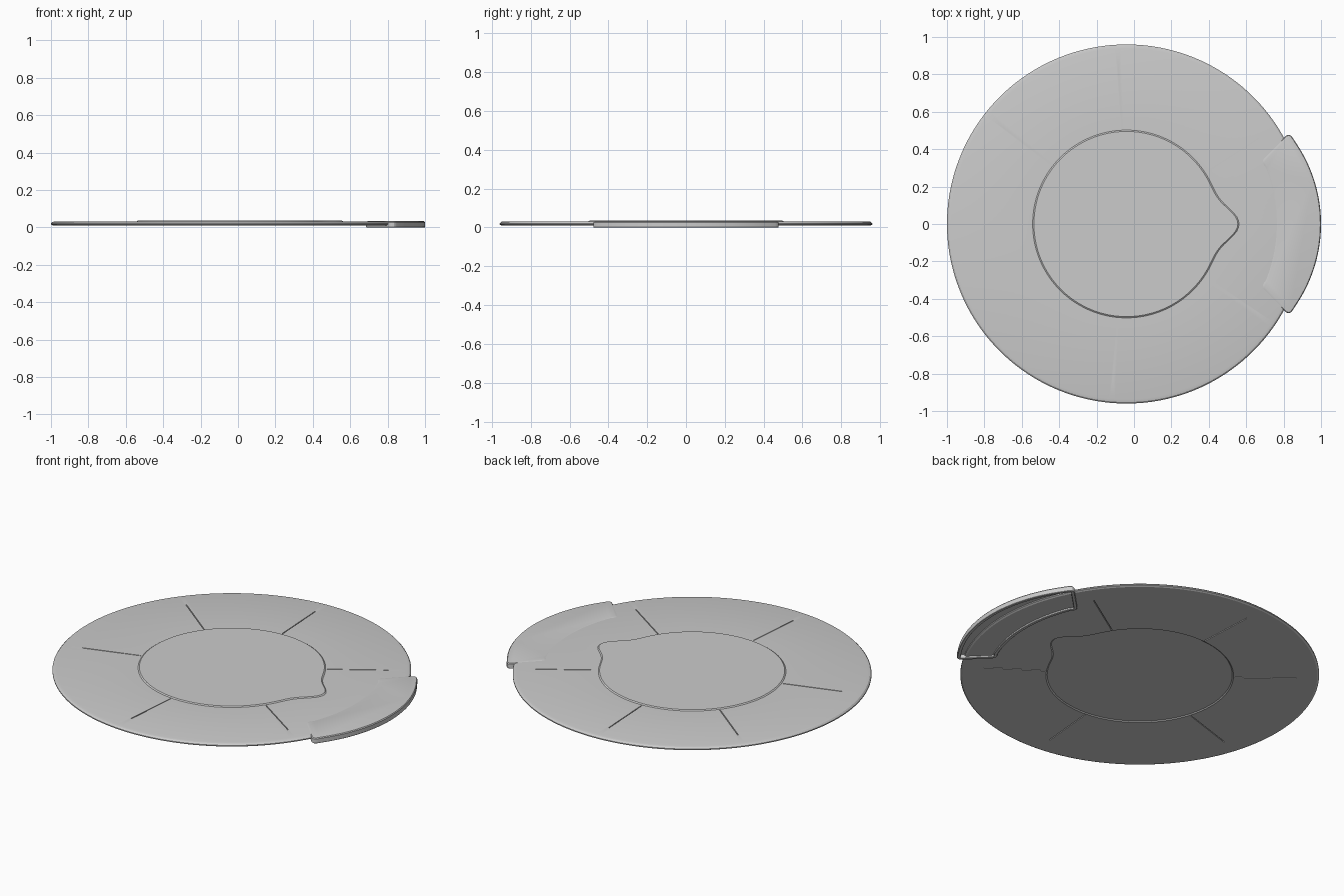
import bpy, bmesh, math
from mathutils import Matrix, Vector

if "Cube" in bpy.data.objects:
    bpy.data.objects.remove(bpy.data.objects["Cube"], do_unlink=True)

CX = -0.04          # disc centre
SEGMENTS = 192

grey = bpy.data.materials.new("plain grey")
grey.use_nodes = True
colour = (0.6, 0.6, 0.6, 1)
grey.diffuse_color = colour
grey.node_tree.nodes["Principled BSDF"].inputs["Base Color"].default_value = colour


def finish(name, bm):
    bmesh.ops.recalc_face_normals(bm, faces=bm.faces)
    mesh = bpy.data.meshes.new(name)
    bm.to_mesh(mesh)
    bm.free()
    mesh.materials.append(grey)
    obj = bpy.data.objects.new(name, mesh)
    bpy.context.collection.objects.link(obj)
    return obj


def loft(name, loops):
    """Skin a closed solid over a list of equal-length point loops."""
    bm = bmesh.new()
    rings = [[bm.verts.new(p) for p in loop] for loop in loops]
    for a, b in zip(rings, rings[1:]):
        for i in range(len(a)):
            j = (i + 1) % len(a)
            bm.faces.new((a[i], a[j], b[j], b[i]))
    bm.faces.new(rings[0])
    bm.faces.new(rings[-1])
    return finish(name, bm)


def circle(radius, z):
    angles = [math.tau * i / SEGMENTS for i in range(SEGMENTS)]
    return [(CX + radius * math.cos(a), radius * math.sin(a), z) for a in angles]


def pointed_circle(radius, z):
    """Circle with a soft beak towards the handle."""
    points = []
    for i in range(SEGMENTS):
        a = math.remainder(math.tau * i / SEGMENTS, math.tau)
        r = radius + 0.1 * math.exp(-(a / 0.19) ** 2)
        points.append((CX + r * math.cos(a), r * math.sin(a), z))
    return points


# Disc with an embossed centre panel and a chamfered rim
disc = loft("lid_disc", [
    pointed_circle(0.495, 0.037), pointed_circle(0.502, 0.032),
    circle(0.938, 0.032), circle(0.952, 0.029), circle(0.96, 0.021),
    circle(0.96, 0.015), circle(0.95, 0.010),
    pointed_circle(0.502, 0.010), pointed_circle(0.495, 0.015)])

# Radial score lines on both sides of the disc
bm = bmesh.new()
for degrees in (33, 93, 142, 197.5, 265, 326):
    turn = Matrix.Rotation(math.radians(degrees), 4, 'Z')
    for z in (0.034, 0.008):
        place = (Matrix.Translation((CX, 0, z)) @ turn
                 @ Matrix.Translation((0.675, 0, 0))
                 @ Matrix.Diagonal((0.33, 0.005, 0.014, 1)))
        bmesh.ops.create_cube(bm, size=1, matrix=place)
cutter = finish("score_line_cutter", bm)
cutter.hide_render = True
cutter.hide_viewport = True
cut = disc.modifiers.new("score_lines", 'BOOLEAN')
cut.operation = 'DIFFERENCE'
cut.object = cutter


def arc(cx, radius, start, end, steps):
    span = [start + (end - start) * i / steps for i in range(steps + 1)]
    return [Vector((cx + radius * math.cos(a), radius * math.sin(a))) for a in span]


def rounded(corner, before, after, reach=0.035, steps=5):
    """Soften one corner with a small quadratic curve."""
    p = corner + (before - corner).normalized() * reach
    q = corner + (after - corner).normalized() * reach
    return [p.lerp(corner, t).lerp(corner.lerp(q, t), t)
            for t in (i / steps for i in range(steps + 1))]


# Handle outline: outer arc, slanted ends, inner arc concentric with the disc
outer = arc(0.23, 0.77, -0.60, 0.60, 40)
inner = arc(CX, 0.80, 0.385, -0.385, 30)
tip_top, tip_low = Vector((0.83, 0.49)), Vector((0.83, -0.49))
in_top, in_low = Vector((0.675, 0.335)), Vector((0.675, -0.335))
outline = (outer + rounded(tip_top, outer[-1], in_top)
           + rounded(in_top, tip_top, inner[0], 0.03) + inner
           + rounded(in_low, inner[-1], tip_low, 0.03)
           + rounded(tip_low, in_low, outer[0]))


def inset(points, amount):
    result = []
    for i, p in enumerate(points):
        d = (points[(i + 1) % len(points)] - points[i - 1]).normalized()
        result.append(p + Vector((-d.y, d.x)) * amount)
    return result


def level(amount, z):
    return [(p.x, p.y, z) for p in inset(outline, amount)]


# Handle: shallow tray, open below, with a softened top edge
handle = loft("handle", [
    level(0.012, 0.034), level(0.004, 0.032), level(0, 0.027),
    level(0, 0.002), level(0.002, 0), level(0.016, 0),
    level(0.018, 0.002), level(0.018, 0.022)])

for obj in (disc, handle):
    bpy.ops.object.select_all(action='DESELECT')
    obj.select_set(True)
    bpy.context.view_layer.objects.active = obj
    bpy.ops.object.shade_smooth_by_angle(angle=math.radians(25))
